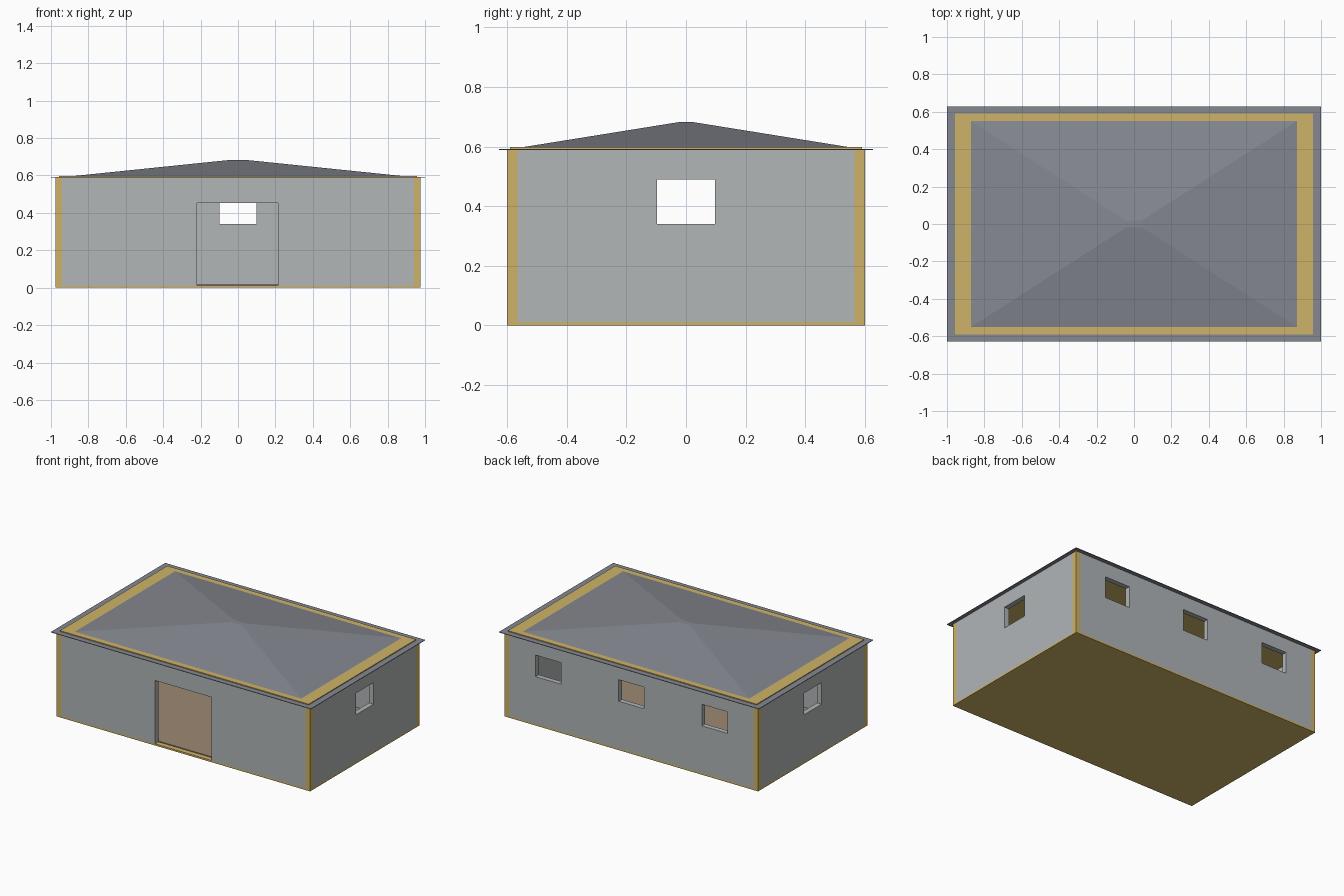
import bpy
import bmesh
from math import pi

if "Cube" in bpy.data.objects:
    bpy.data.objects.remove(bpy.data.objects["Cube"], do_unlink=True)


def material(name, colour):
    m = bpy.data.materials.new(name)
    m.use_nodes = True
    m.diffuse_color = (*colour, 1)
    m.node_tree.nodes["Principled BSDF"].inputs["Base Color"].default_value = (*colour, 1)
    return m


GREY = material("wall grey", (0.44, 0.465, 0.475))
TAN = material("timber tan", (0.62, 0.45, 0.135))
SLATE = material("roof slate", (0.235, 0.247, 0.28))
BROWN = material("floor brown", (0.337, 0.25, 0.174))

HALF_X, HALF_Y = 0.975, 0.6      # outer footprint
POST = 0.035                     # post width and wall thickness
SLAB, TOP = 0.012, 0.588         # wall bottom and top


def finish(bm, name, mat):
    bmesh.ops.recalc_face_normals(bm, faces=bm.faces)
    mesh = bpy.data.meshes.new(name)
    bm.to_mesh(mesh)
    bm.free()
    mesh.materials.append(mat)
    obj = bpy.data.objects.new(name, mesh)
    bpy.context.collection.objects.link(obj)
    return obj


def block(name, mat, half_x, half_y, z0, z1, centre=(0, 0), top=(1, 1)):
    """Box between two heights; top scales the upper face."""
    bm = bmesh.new()
    bmesh.ops.create_cube(bm, size=2)
    for v in bm.verts:
        upper = v.co.z > 0
        sx, sy = top if upper else (1, 1)
        v.co = (centre[0] + v.co.x * half_x * sx,
                centre[1] + v.co.y * half_y * sy, z1 if upper else z0)
    return finish(bm, name, mat)


def wall(name, half, distance, angle, openings):
    """Upright panel with rectangular openings (x0, x1, z0, z1)."""
    xs = sorted({-half, half, *(x for o in openings for x in o[:2])})
    zs = sorted({SLAB, TOP, *(z for o in openings for z in o[2:])})
    bm = bmesh.new()
    for x0, x1 in zip(xs, xs[1:]):
        for z0, z1 in zip(zs, zs[1:]):
            cx, cz = (x0 + x1) / 2, (z0 + z1) / 2
            if any(a < cx < b and c < cz < d for a, b, c, d in openings):
                continue
            bm.faces.new([bm.verts.new((x, -distance, z)) for x, z in
                          ((x0, z0), (x1, z0), (x1, z1), (x0, z1))])
    bmesh.ops.remove_doubles(bm, verts=bm.verts, dist=1e-5)
    out = bmesh.ops.extrude_face_region(bm, geom=bm.faces[:], use_keep_orig=True)
    moved = [g for g in out["geom"] if isinstance(g, bmesh.types.BMVert)]
    bmesh.ops.translate(bm, verts=moved, vec=(0, POST, 0))
    obj = finish(bm, name, GREY)
    obj.rotation_euler.z = angle
    return obj


def window(x):
    return (x - 0.098, x + 0.098, 0.34, 0.49)


# Base and floor
block("base_slab", TAN, HALF_X, HALF_Y, 0, SLAB)
block("floor", BROWN, HALF_X - POST, HALF_Y - POST, SLAB, 0.018)

# Corner posts
for sx, side in ((1, "left"), (-1, "right")):
    for sy, end in ((-1, "front"), (1, "back")):
        block(f"{end}_{side}_post", TAN, POST / 2, POST / 2, SLAB, TOP,
              (sx * (HALF_X - POST / 2), sy * (HALF_Y - POST / 2)))

# Walls with doorway and windows
wall("front_wall", HALF_X - POST, HALF_Y, 0, [(-0.218, 0.215, SLAB, 0.452)])
wall("back_wall", HALF_X - POST, HALF_Y, pi, [window(x) for x in (-0.64, 0, 0.64)])
wall("left_wall", HALF_Y - POST, HALF_X, pi / 2, [window(0)])
wall("right_wall", HALF_Y - POST, HALF_X, -pi / 2, [window(0)])

# Eaves, ceiling board and hipped roof
block("eaves", SLATE, 1, 0.628, TOP, 0.592)
block("ceiling_board", TAN, 0.957, 0.59, 0.585, 0.598)
block("hipped_roof", SLATE, 0.88, 0.556, 0.597, 0.683, top=(0.05, 0.036))
